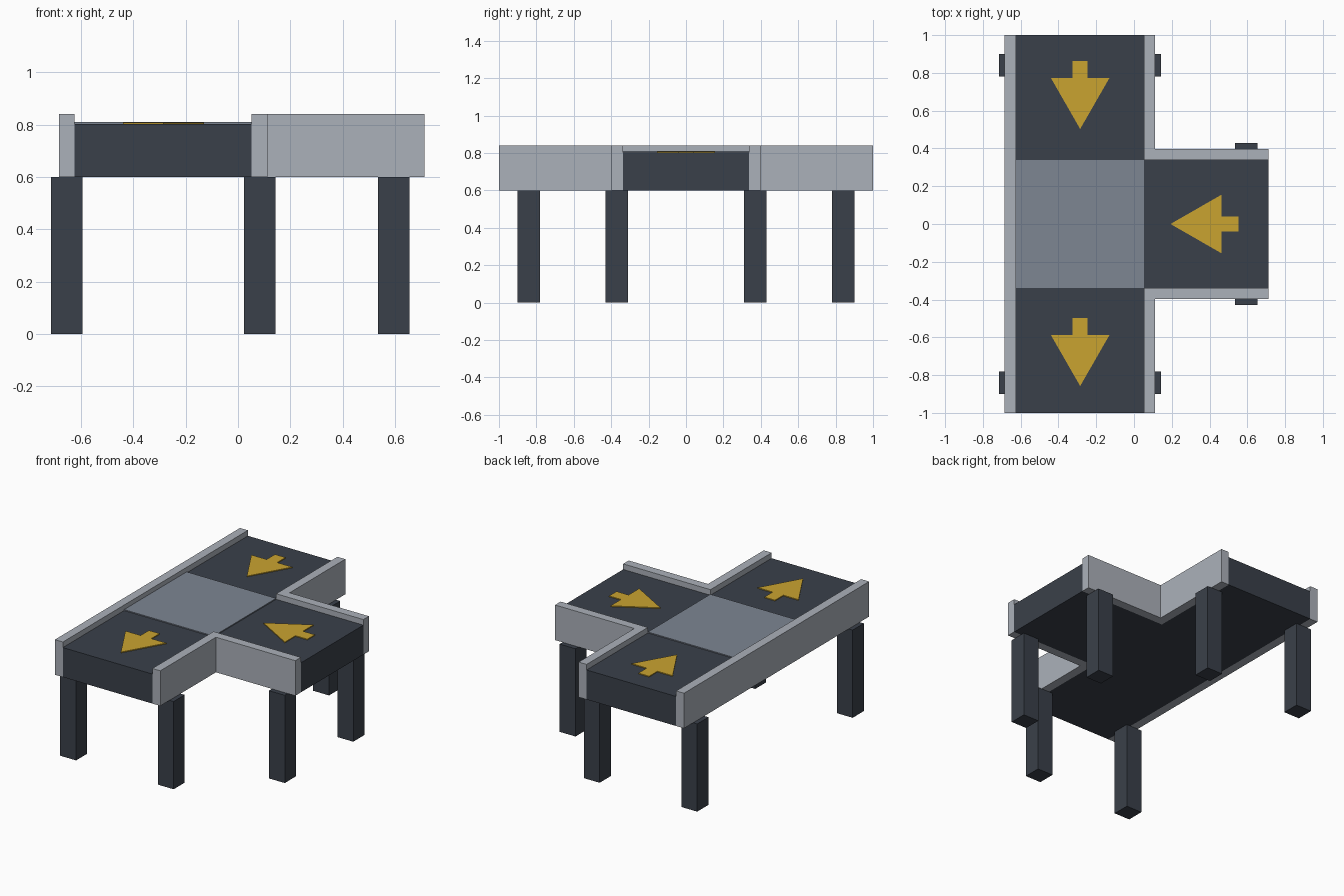
import bpy, bmesh, math
from mathutils import Matrix

if "Cube" in bpy.data.objects:
    bpy.data.objects.remove(bpy.data.objects["Cube"])


def material(name, rgb):
    m = bpy.data.materials.new(name)
    m.diffuse_color = (*rgb, 1)
    m.use_nodes = True
    m.node_tree.nodes["Principled BSDF"].inputs["Base Color"].default_value = m.diffuse_color
    return m


DARK = material("dark slate", (0.042, 0.051, 0.068))
RAIL = material("light grey", (0.41, 0.44, 0.49))
PLATE = material("blue grey", (0.205, 0.237, 0.29))
GOLD = material("arrow yellow", (0.59, 0.37, 0.03))


def prism(name, outline, z0, z1, mat, matrix=Matrix()):
    """Extrude a flat outline from z0 up to z1."""
    bm = bmesh.new()
    face = bm.faces.new([bm.verts.new((x, y, z0)) for x, y in outline])
    top = bmesh.ops.extrude_face_region(bm, geom=[face])["geom"]
    bmesh.ops.translate(bm, vec=(0, 0, z1 - z0),
                        verts=[v for v in top if isinstance(v, bmesh.types.BMVert)])
    bmesh.ops.transform(bm, matrix=matrix, verts=bm.verts)
    bmesh.ops.recalc_face_normals(bm, faces=bm.faces)
    mesh = bpy.data.meshes.new(name)
    bm.to_mesh(mesh)
    bm.free()
    mesh.materials.append(mat)
    ob = bpy.data.objects.new(name, mesh)
    bpy.context.collection.objects.link(ob)
    return ob


def rect(x0, x1, y0, y1):
    return [(x0, y0), (x1, y0), (x1, y1), (x0, y1)]


L, R, END = -0.625, 0.052, 0.712   # belt left edge, right edge, branch end
W, T = 0.338, 0.06                 # branch half width, rail thickness
BASE, BELT, TOP = 0.6, 0.802, 0.84

# T-shaped conveyor bed
prism("conveyor_bed", [(L, -1), (R, -1), (R, -W), (END, -W), (END, W),
                       (R, W), (R, 1), (L, 1)], BASE, BELT, DARK)

# Junction plate where the belts meet
prism("junction_plate", rect(L, R, -W, W), BELT, BELT + 0.007, PLATE)

# Straight rail on the left
prism("left_rail", rect(L - T, L, -1, 1), BASE, TOP, RAIL)

# Corner rails and legs, mirrored front and back
for side, s in (("front", -1), ("back", 1)):
    corner = [(R, 1), (R, W), (END, W), (END, W + T), (R + T, W + T), (R + T, 1)]
    prism(side + "_corner_rail", [(x, s * y) for x, y in corner], BASE, TOP, RAIL)
    for label, x, y in (("left", -0.655, 0.84), ("right", 0.083, 0.84),
                        ("branch", 0.595, 0.37)):
        prism(f"{side}_{label}_leg",
              rect(x - 0.06, x + 0.06, s * y - 0.06, s * y + 0.06), 0, BASE, DARK)

# Direction arrows, drawn pointing towards -y from the tail end
arrow = [(-0.04, 0), (0.04, 0), (0.04, -0.09), (0.155, -0.09),
         (0, -0.36), (-0.155, -0.09), (-0.04, -0.09)]
for label, x, y, angle in (("back", -0.285, 0.863, 0), ("front", -0.285, -0.498, 0),
                           ("branch", 0.553, 0, -90)):
    prism(label + "_arrow", arrow, BELT, BELT + 0.006, GOLD,
          Matrix.Translation((x, y, 0)) @ Matrix.Rotation(math.radians(angle), 4, 'Z'))
